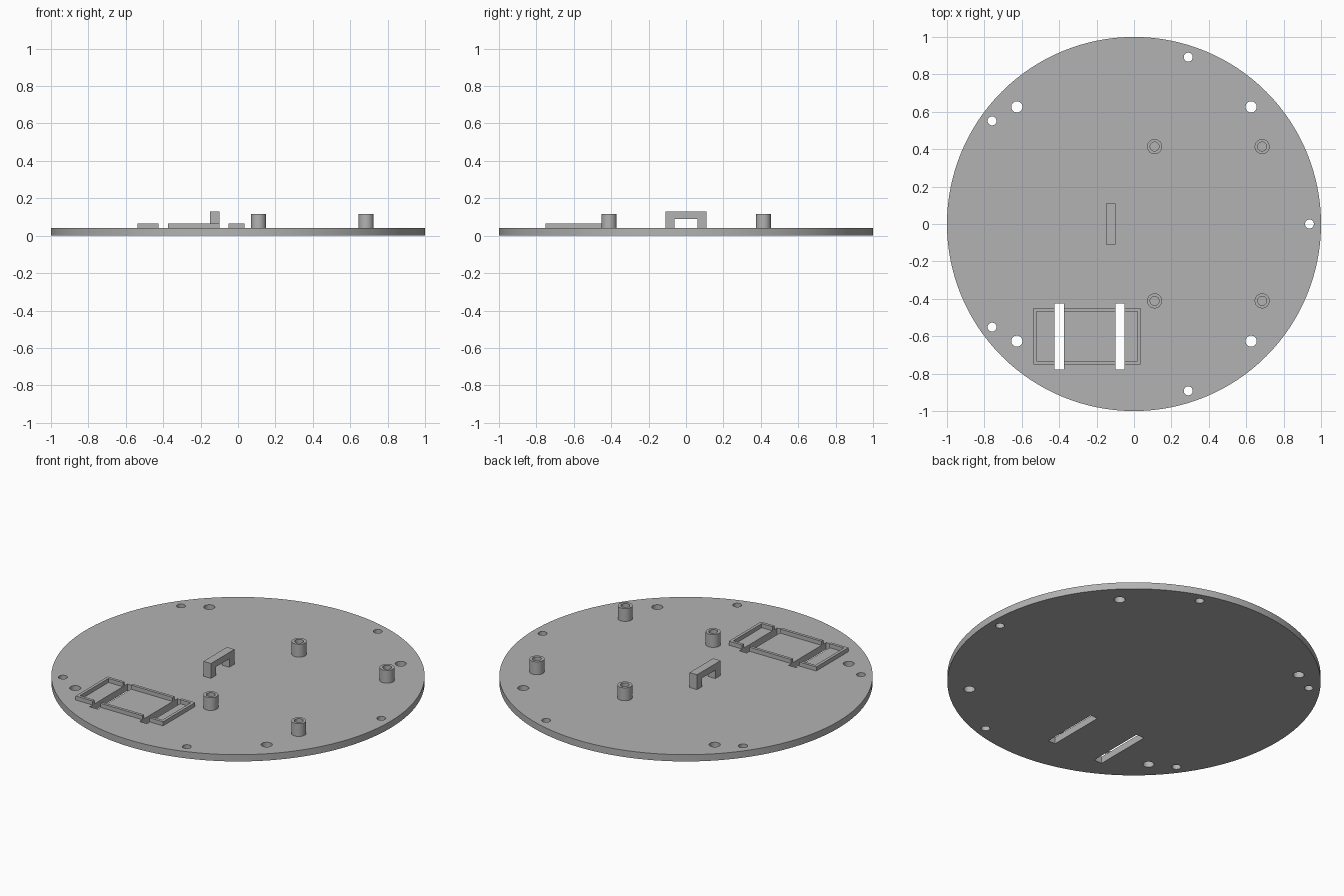
import bpy, bmesh, math
from mathutils import Matrix, Vector

if "Cube" in bpy.data.objects:
    bpy.data.objects.remove(bpy.data.objects["Cube"])

PLATE_TOP = 0.04

grey = bpy.data.materials.new("light_grey")
grey.use_nodes = True
grey.diffuse_color = (0.45, 0.45, 0.45, 1)
grey.node_tree.nodes["Principled BSDF"].inputs["Base Color"].default_value = (0.45, 0.45, 0.45, 1)


def add_box(bm, lo, hi):
    lo, hi = Vector(lo), Vector(hi)
    bmesh.ops.create_cube(bm, size=1, matrix=Matrix.Translation((lo + hi) / 2)
                          @ Matrix.Diagonal((hi - lo).to_4d()))


def add_cylinder(bm, x, y, r, z0, z1, sides):
    bmesh.ops.create_cone(bm, cap_ends=True, segments=sides, radius1=r, radius2=r,
                          depth=z1 - z0, matrix=Matrix.Translation((x, y, (z0 + z1) / 2)))


def make_object(name, bm):
    mesh = bpy.data.meshes.new(name)
    bm.to_mesh(mesh)
    bm.free()
    mesh.materials.append(grey)
    obj = bpy.data.objects.new(name, mesh)
    bpy.context.collection.objects.link(obj)
    return obj


def cut(obj, cutter):
    mod = obj.modifiers.new("cut", 'BOOLEAN')
    mod.operation = 'DIFFERENCE'
    mod.solver = 'EXACT'
    mod.object = cutter
    bpy.context.view_layer.update()
    obj.data = bpy.data.meshes.new_from_object(
        obj.evaluated_get(bpy.context.evaluated_depsgraph_get()))
    obj.modifiers.clear()


def smooth(obj):
    obj.data.shade_smooth()
    obj.data.set_sharp_from_angle(angle=math.radians(30))


# Cutter for the screw holes and strap slots
bm = bmesh.new()
for sx in (-1, 1):
    for sy in (-1, 1):
        add_cylinder(bm, 0.626 * sx, 0.626 * sy, 0.03, -0.1, 0.2, 32)
for i in range(5):
    a = math.tau * i / 5
    add_cylinder(bm, 0.938 * math.cos(a), 0.938 * math.sin(a), 0.024, -0.1, 0.2, 32)
for x0, x1 in ((-0.426, -0.373), (-0.1, -0.052)):
    add_box(bm, (x0, -0.777, -0.1), (x1, -0.424, 0.2))
cutter = make_object("hole_cutter", bm)

# Round base plate
bm = bmesh.new()
add_cylinder(bm, 0, 0, 1, 0, PLATE_TOP, 128)
plate = make_object("base_plate", bm)
cut(plate, cutter)
smooth(plate)

# Low rectangular tray rim, split by the strap slots
bm = bmesh.new()
add_box(bm, (-0.537, -0.75, PLATE_TOP), (0.035, -0.45, 0.064))
frame = make_object("tray_rim", bm)
bm = bmesh.new()
add_box(bm, (-0.52, -0.733, 0), (0.018, -0.467, 0.2))
inner = make_object("rim_cutter", bm)
cut(frame, inner)
cut(frame, cutter)

for helper in (inner, cutter):
    bpy.data.objects.remove(helper)

# Arched cable bridge: side profile extruded across x
profile = [(-0.11, PLATE_TOP), (-0.11, 0.128), (0.11, 0.128), (0.11, PLATE_TOP),
           (0.062, PLATE_TOP), (0.062, 0.09), (-0.062, 0.09), (-0.062, PLATE_TOP)]
bm = bmesh.new()
face = bm.faces.new([bm.verts.new((-0.149, y, z)) for y, z in profile])
ext = bmesh.ops.extrude_face_region(bm, geom=[face], use_keep_orig=True)
bmesh.ops.translate(bm, vec=(0.049, 0, 0),
                    verts=[v for v in ext["geom"] if isinstance(v, bmesh.types.BMVert)])
bmesh.ops.recalc_face_normals(bm, faces=bm.faces)
make_object("cable_bridge", bm)

# Hollow standoff posts: tube profile turned around z
for x, side in ((0.11, "right"), (0.685, "left")):
    for y, end in ((-0.411, "front"), (0.414, "back")):
        bm = bmesh.new()
        ring = [bm.verts.new((r, 0, z)) for r, z in
                ((0.04, PLATE_TOP), (0.04, 0.116), (0.024, 0.116), (0.024, PLATE_TOP))]
        edges = [bm.edges.new(pair) for pair in zip(ring, ring[1:])]
        bmesh.ops.spin(bm, geom=ring + edges, cent=(0, 0, 0), axis=(0, 0, 1),
                       angle=math.tau, steps=40)
        bmesh.ops.remove_doubles(bm, verts=bm.verts, dist=0.0001)
        bmesh.ops.recalc_face_normals(bm, faces=bm.faces)
        # Open shells can come out inside-out: make the outer wall face outward
        wall = max(bm.faces, key=lambda f: f.calc_center_median().xy.length)
        if wall.normal.dot(wall.calc_center_median()) < 0:
            bmesh.ops.reverse_faces(bm, faces=bm.faces)
        post = make_object(f"standoff_{end}_{side}", bm)
        post.location = (x, y, 0)
        smooth(post)
